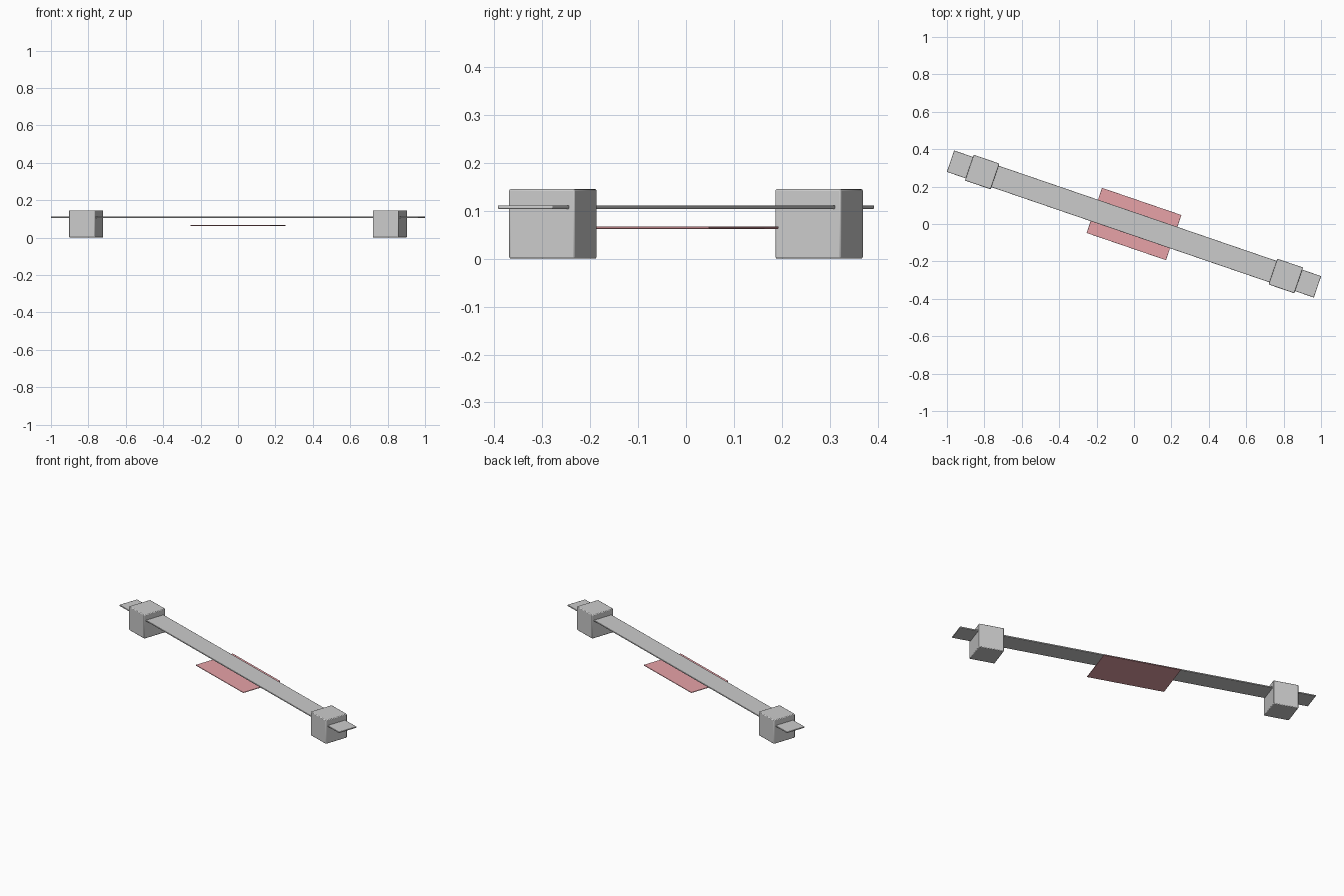
import bpy, math
from mathutils import Matrix, Vector

if "Cube" in bpy.data.objects:
    bpy.data.objects.remove(bpy.data.objects["Cube"])

ANGLE = math.radians(-18.9)
TURN = Matrix.Rotation(ANGLE, 4, 'Z')


def box(name, size, along, z0, bevel, segs=2):
    """Box laid along the turned axis, resting at height z0."""
    bpy.ops.mesh.primitive_cube_add(size=1)
    ob = bpy.context.object
    ob.name = name
    centre = Vector((along, 0, z0 + size[2] / 2))
    ob.data.transform(TURN @ Matrix.Translation(centre) @ Matrix.Diagonal((*size, 1)))
    mod = ob.modifiers.new("soft_edges", 'BEVEL')
    mod.width = bevel
    mod.segments = segs
    bpy.ops.object.shade_smooth_by_angle(angle=math.radians(30))
    return ob


# Long thin crossbar through both blocks
box("crossbar", (2.074, 0.121, 0.0075), 0, 0.104, 0.002)

# Block near each end
for side, label in ((-1, "left"), (1, "right")):
    box(label + "_block", (0.1457, 0.1457, 0.1457), side * 0.858, 0, 0.004)

# Red plate hanging below the middle
plate = box("centre_plate", (0.449, 0.255, 0.0045), 0, 0.0625, 0.001)
red = bpy.data.materials.new("soft_red")
red.diffuse_color = (0.8, 0.36, 0.39, 1)
red.use_nodes = True
red.node_tree.nodes["Principled BSDF"].inputs["Base Color"].default_value = red.diffuse_color
plate.data.materials.append(red)
